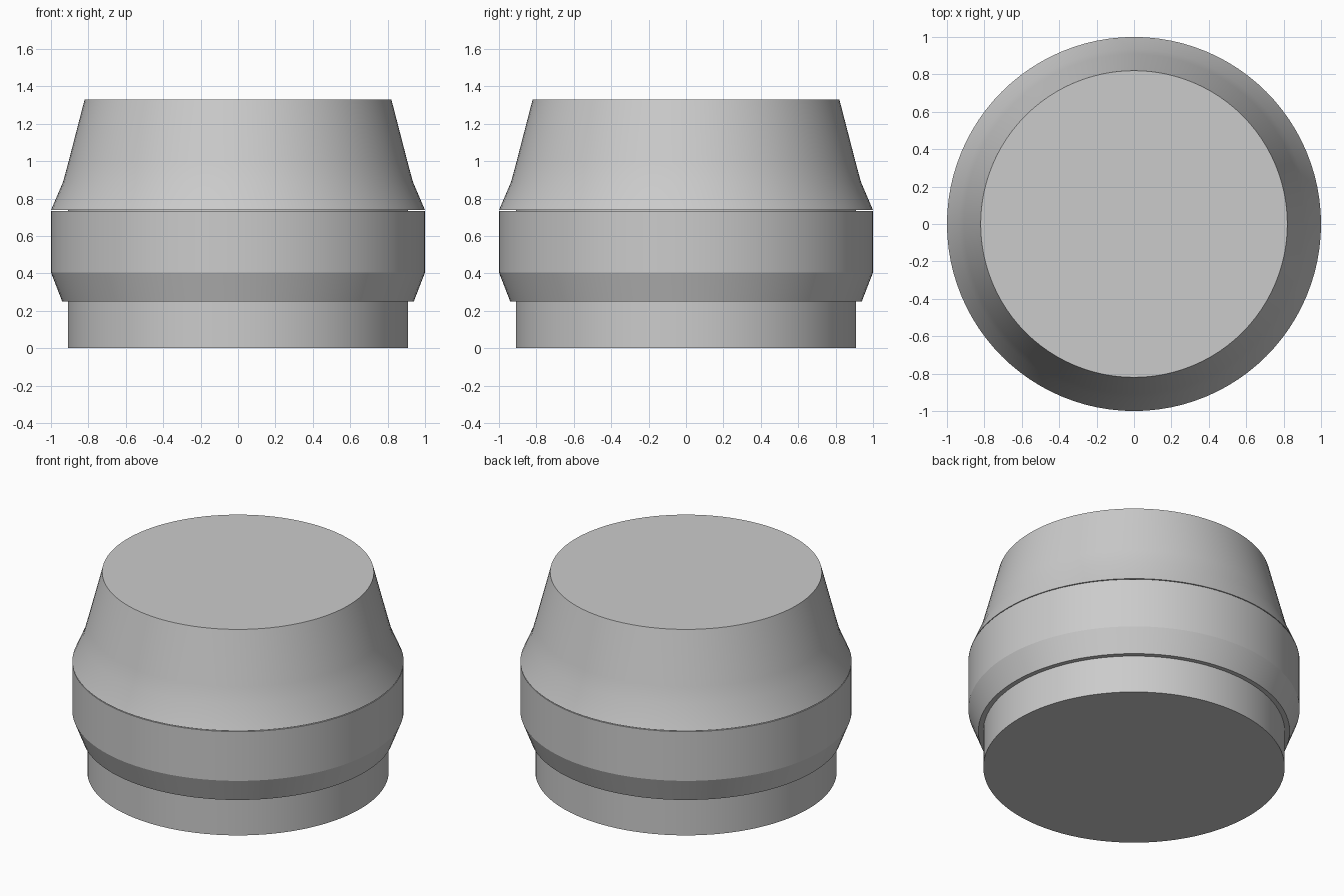
import bpy
import bmesh
from math import radians, tau

SIDES = 96

cube = bpy.data.objects.get("Cube")
if cube:
    bpy.data.objects.remove(cube, do_unlink=True)

grey = bpy.data.materials.new("plain grey")
grey.use_nodes = True
colour = (0.6, 0.6, 0.6, 1)
grey.diffuse_color = colour
grey.node_tree.nodes["Principled BSDF"].inputs["Base Color"].default_value = colour


def turned(name, profile, smooth_angle):
    """Revolve (radius, height) points from bottom to top into a closed solid."""
    bm = bmesh.new()
    verts = [bm.verts.new((r, 0, z)) for r, z in profile]
    edges = [bm.edges.new(pair) for pair in zip(verts, verts[1:])]
    bmesh.ops.spin(bm, geom=verts + edges, cent=(0, 0, 0), axis=(0, 0, 1),
                   angle=tau, steps=SIDES, use_duplicate=False)
    bmesh.ops.remove_doubles(bm, verts=bm.verts, dist=1e-4)
    bmesh.ops.holes_fill(bm, edges=[e for e in bm.edges if e.is_boundary], sides=0)
    bmesh.ops.recalc_face_normals(bm, faces=bm.faces)
    mesh = bpy.data.meshes.new(name)
    bm.to_mesh(mesh)
    bm.free()
    mesh.materials.append(grey)
    obj = bpy.data.objects.new(name, mesh)
    bpy.context.collection.objects.link(obj)
    bpy.ops.object.select_all(action="DESELECT")
    obj.select_set(True)
    bpy.context.view_layer.objects.active = obj
    bpy.ops.object.shade_smooth_by_angle(angle=radians(smooth_angle))


# Straight inner plug, visible below the ring and in the thin seam
turned("inner_plug", [(0.91, 0), (0.91, 0.8)], 30)

# Wide ring with a chamfered underside
turned("lower_ring", [(0.94, 0.25), (1, 0.405), (1, 0.733)], 15)

# Tapered cap with a soft bend above its rim
turned("upper_cap", [(1, 0.738), (0.935, 0.89), (0.908, 0.99), (0.82, 1.33)], 30)
